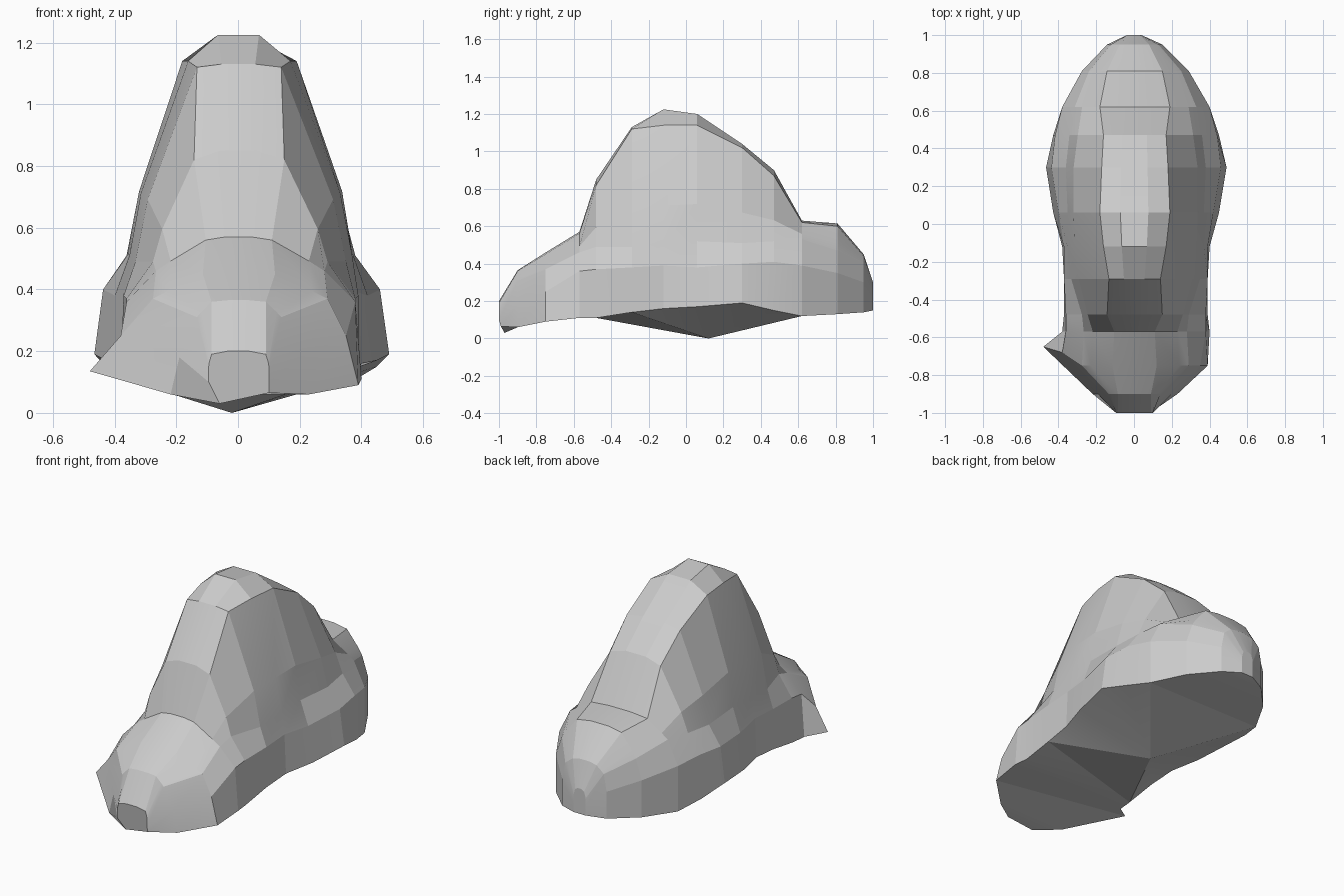
import bpy, bmesh, math

if "Cube" in bpy.data.objects:
    bpy.data.objects.remove(bpy.data.objects["Cube"])

# Cross-sections from front to back:
# y, (half width, height) at base, skirt, shoulder, upper edge, then crown height
SECTIONS = [
    (-1.00, .10, .06, .10, .10, .10, .15, .09, .19, .20),
    (-0.90, .23, .06, .20, .18, .14, .31, .09, .36, .365),
    (-0.75, .39, .09, .35, .25, .29, .37, .12, .45, .46),
    (-0.57, .40, .11, .38, .36, .28, .46, .11, .56, .57),
    (-0.48, .39, .11, .38, .37, .29, .49, .15, .82, .85),
    (-0.29, .39, .14, .39, .38, .35, .49, .14, 1.12, 1.13),
    (-0.12, .40, .16, .39, .39, .37, .51, .17, 1.14, 1.225),
    (0.06, .45, .17, .42, .38, .37, .52, .19, 1.14, 1.20),
    (0.30, .49, .19, .46, .40, .38, .51, .18, 1.02, 1.04),
    (0.47, .45, .15, .44, .41, .36, .52, .17, .87, .90),
    (0.62, .40, .12, .40, .39, .33, .53, .19, .62, .63),
    (0.81, .29, .13, .29, .35, .25, .47, .15, .60, .615),
    (0.95, .15, .14, .15, .30, .13, .40, .08, .44, .45),
    (1.00, .04, .15, .04, .20, .04, .25, .03, .29, .30),
]

bm = bmesh.new()


def ring(y, xb, zb, xs, zs, xh, zh, xu, zu, zt):
    # Slight bulge on the wall between shoulder and upper edge
    wall = (xh + (xu - xh) * .32 + (zu - zh) * .04, zh + (zu - zh) * .32)
    half = [(xb, zb), (xs, zs), (xh, zh), wall, (xu, zu), (xu * .4, zt)]
    pts = half + [(-x * .95, z) for x, z in reversed(half)]
    return [bm.verts.new((x, y, z)) for x, z in pts]


# Outer shell lofted through the sections
rings = [ring(*s) for s in SECTIONS]
for a, b in zip(rings, rings[1:]):
    for i in range(len(a) - 1):
        bm.faces.new((a[i], b[i], b[i + 1], a[i + 1]))
bm.faces.new(rings[0])
bm.faces.new(rings[-1])

# Flared front left corner of the base, low nose tip
rings[2][-1].co = (-.48, -.65, .135)
rings[2][-2].co = (-.38, -.68, .25)
rings[0][-1].co = (-.06, -.97, .03)
rings[0][0].co = (.10, -.99, .065)

# Underside: flat front and back, middle sinks to a low point
FRONT, BACK = 4, 10
for i in list(range(FRONT)) + list(range(BACK, len(rings) - 1)):
    a, b = rings[i], rings[i + 1]
    bm.faces.new((a[0], a[-1], b[-1], b[0]))
bm.faces.new((rings[FRONT][0], rings[FRONT][-1], rings[FRONT + 1][0]))
tip = bm.verts.new((-.02, .12, 0))
mid = rings[FRONT:BACK + 1]
loop = [r[0] for r in mid[1:]] + [r[-1] for r in reversed(mid)]
for v, w in zip(loop, loop[1:] + loop[:1]):
    bm.faces.new((v, w, tip))

bmesh.ops.recalc_face_normals(bm, faces=bm.faces)
mesh = bpy.data.meshes.new("boulder")
bm.to_mesh(mesh)
bm.free()
rock = bpy.data.objects.new("boulder", mesh)
bpy.context.collection.objects.link(rock)
bpy.context.view_layer.objects.active = rock
rock.select_set(True)
bpy.ops.object.shade_smooth_by_angle(angle=math.radians(10))
